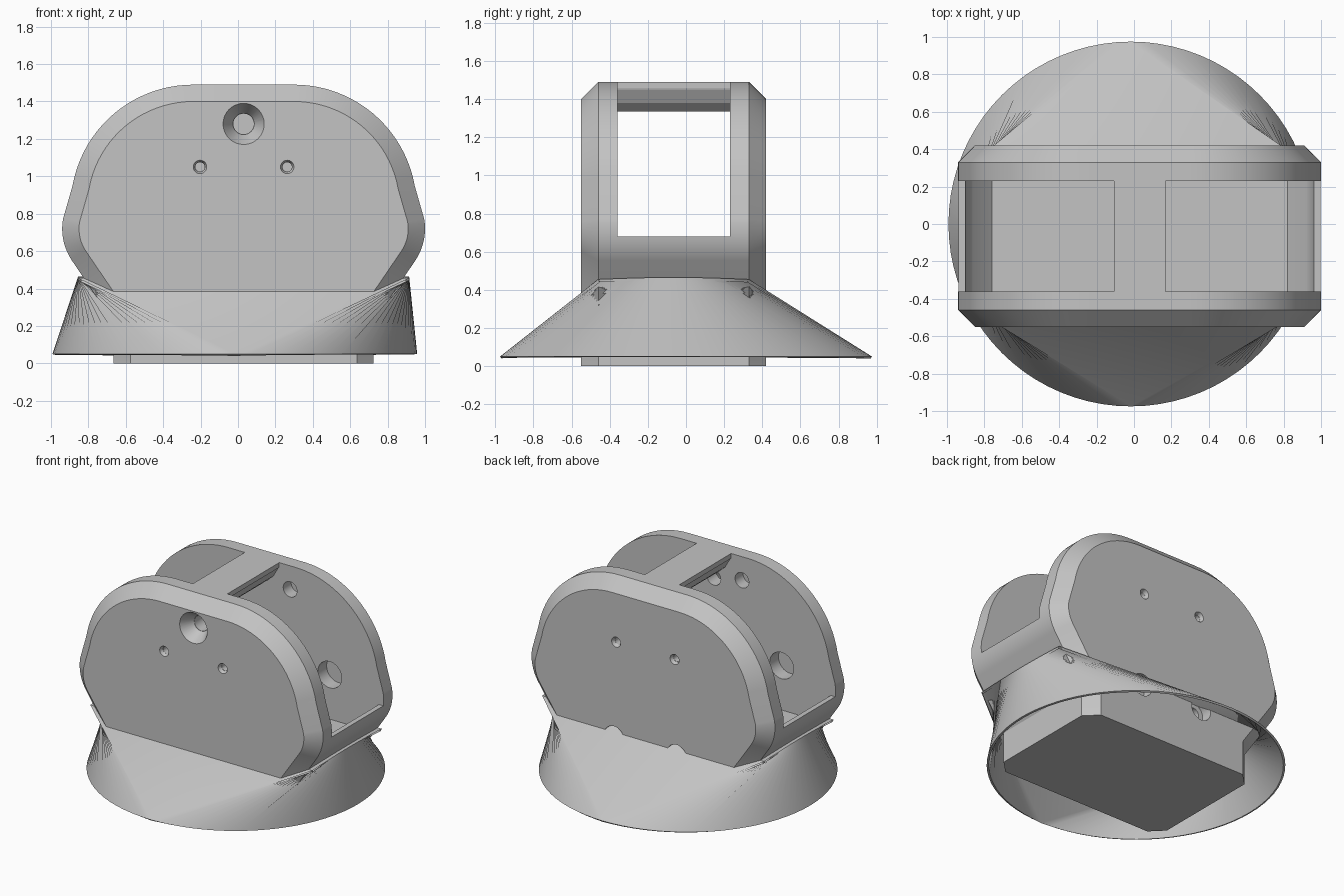
import bpy, bmesh, math
from mathutils import Matrix

cube = bpy.data.objects.get("Cube")
if cube:
    bpy.data.objects.remove(cube, do_unlink=True)

CX = 0.03                      # middle of the housing
FRONT, BACK = -0.55, 0.42      # outer wall faces
IN_F, IN_B = -0.36, 0.23       # inner wall faces

grey = bpy.data.materials.new("light_grey")
grey.use_nodes = True
grey.diffuse_color = (0.55, 0.55, 0.55, 1)
grey.node_tree.nodes["Principled BSDF"].inputs["Base Color"].default_value = (0.55, 0.55, 0.55, 1)


def finish(name, bm, fix=True):
    if fix:
        bmesh.ops.recalc_face_normals(bm, faces=bm.faces[:])
    mesh = bpy.data.meshes.new(name)
    bm.to_mesh(mesh)
    bm.free()
    mesh.materials.append(grey)
    ob = bpy.data.objects.new(name, mesh)
    bpy.context.collection.objects.link(ob)
    return ob


def activate(ob):
    bpy.ops.object.select_all(action='DESELECT')
    ob.select_set(True)
    bpy.context.view_layer.objects.active = ob


def loft(name, rings):
    """Skin closed (x, z) outlines placed at successive y values."""
    bm = bmesh.new()
    loops = [[bm.verts.new((x, y, z)) for x, z in pts] for y, pts in rings]
    n = len(loops[0])
    for a, b in zip(loops, loops[1:]):
        for i in range(n):
            j = (i + 1) % n
            bm.faces.new((a[i], a[j], b[j], b[i]))
    bm.faces.new(loops[0])
    bm.faces.new(loops[-1])
    return finish(name, bm)


def outline(d, foot):
    """Housing outline shrunk by d, closed below by the foot points."""
    half = []
    for i in range(21):
        a = math.radians(90 - 80 * i / 20)
        half.append((0.27 + (0.655 - d) * math.cos(a), 0.835 + (0.655 - d) * math.sin(a)))
    for i in range(11):
        a = math.radians(10 - 43 * i / 10)
        half.append((0.665 + (0.305 - d) * math.cos(a), 0.72 + (0.305 - d) * math.sin(a)))
    half += foot
    return [(CX + x, z) for x, z in half] + [(CX - x, z) for x, z in reversed(half)]


def cut(ob, cutter):
    cutter.hide_render = True
    mod = ob.modifiers.new("cut", 'BOOLEAN')
    mod.operation = 'DIFFERENCE'
    mod.solver = 'EXACT'
    mod.object = cutter
    activate(ob)
    bpy.ops.object.modifier_apply(modifier=mod.name)
    bpy.data.objects.remove(cutter, do_unlink=True)


def hole(ob, x, z, y0, y1, r0, r1):
    """Round or tapered hole along y."""
    if y0 > y1:
        y0, y1, r0, r1 = y1, y0, r1, r0
    bm = bmesh.new()
    place = Matrix.Translation((x, (y0 + y1) / 2, z)) @ Matrix.Rotation(-math.pi / 2, 4, 'X')
    bmesh.ops.create_cone(bm, cap_ends=True, segments=32, radius1=r0, radius2=r1,
                          depth=y1 - y0, matrix=place)
    cut(ob, finish("hole_cutter", bm))


# Housing with chamfered front and back edges
outer = outline(0, [(0.695, 0.22), (0.695, 0)])
inner = outline(0.09, [(0.605, 0.25), (0.605, 0)])
housing = loft("housing", [(FRONT, inner), (FRONT + 0.09, outer),
                           (BACK - 0.09, outer), (BACK, inner)])

# Hollow between the two walls, leaving a thin shell under the side openings
hollow = outline(0.035, [(0.79, 0.47)])
cut(housing, loft("hollow_cutter", [(IN_F, hollow), (IN_B, hollow)]))

# Side openings, separated on top by the bridge
for s in (-1, 1):
    box = [(CX + s * x, z) for x, z in ((0.1375, 0.68), (1.2, 0.68), (1.2, 1.6), (0.1375, 1.6))]
    cut(housing, loft("opening_cutter", [(IN_F, box), (IN_B, box)]))

# Countersunk hole through the front wall
hole(housing, CX, 1.28, FRONT - 0.01, FRONT + 0.09, 0.116, 0.057)
hole(housing, CX, 1.28, FRONT + 0.05, IN_F + 0.01, 0.055, 0.055)

for s in (-1, 1):
    for face, inside, d in ((FRONT, IN_F, 1), (BACK, IN_B, -1)):
        # Small screw holes on the outside
        x = CX + s * 0.233
        hole(housing, x, 1.05, face - d * 0.01, face + d * 0.025, 0.04, 0.026)
        hole(housing, x, 1.05, face + d * 0.02, face + d * 0.12, 0.025, 0.025)
        # Blind sockets on the inside
        hole(housing, CX + s * 0.224, 1.32, inside + d * 0.01, inside - d * 0.09, 0.055, 0.055)
        hole(housing, CX + s * 0.54, 0.79, inside + d * 0.01, inside - d * 0.1, 0.095, 0.095)
    # Large stepped holes low on the back
    hole(housing, CX + s * 0.25, 0.36, BACK + 0.01, BACK - 0.08, 0.08, 0.08)
    hole(housing, CX + s * 0.25, 0.36, BACK - 0.05, BACK - 0.15, 0.045, 0.045)

# Rib under the bridge
rib_shape = [(CX + x, z) for x, z in ((-0.13, 1.45), (0.13, 1.45), (0.09, 1.38),
                                      (0.04, 1.335), (-0.04, 1.335), (-0.09, 1.38))]
rib = loft("bridge_rib", [(IN_F - 0.01, rib_shape), (IN_B + 0.01, rib_shape)])

# Skirt: thin shell from a round rim up to a rectangular collar
bm = bmesh.new()
STEPS = 40
Y0, Y1, TOP, RIM, RADIUS = -0.46, 0.33, 0.455, 0.05, 0.975
corners = {}
tips = [bm.verts.new((-0.017, y, RIM)) for y in (-RADIUS, RADIUS)]
for s in (-1, 1):
    low, high, lip = [], [], []
    for i in range(STEPS + 1):
        t = i / STEPS
        a = math.pi * (t - 0.5)
        y = Y0 + (Y1 - Y0) * t
        z = TOP + 0.01 * math.sin(math.pi * t)
        if i in (0, STEPS):
            low.append(tips[i // STEPS])
        else:
            low.append(bm.verts.new((-0.017 + s * RADIUS * math.cos(a), RADIUS * math.sin(a), RIM)))
        high.append(bm.verts.new((CX + s * 0.885, y, z)))
        lip.append(bm.verts.new((CX + s * 0.82, y, z)))
    for i in range(STEPS):
        for p, q in ((low, high), (high, lip)):
            f = (p[i], p[i + 1], q[i + 1], q[i])
            bm.faces.new(f if s > 0 else f[::-1])
    corners[s] = (high[0], high[-1])
# Flat sloping panels at the front and back
bm.faces.new((tips[0], corners[1][0], corners[-1][0]))
bm.faces.new((tips[1], corners[-1][1], corners[1][1]))
skirt = finish("skirt", bm, fix=False)
shell = skirt.modifiers.new("thickness", 'SOLIDIFY')
shell.thickness = 0.015
shell.offset = -1
activate(skirt)
bpy.ops.object.modifier_apply(modifier=shell.name)

for ob in (housing, skirt):
    activate(ob)
    bpy.ops.object.shade_smooth_by_angle(angle=math.radians(25))
